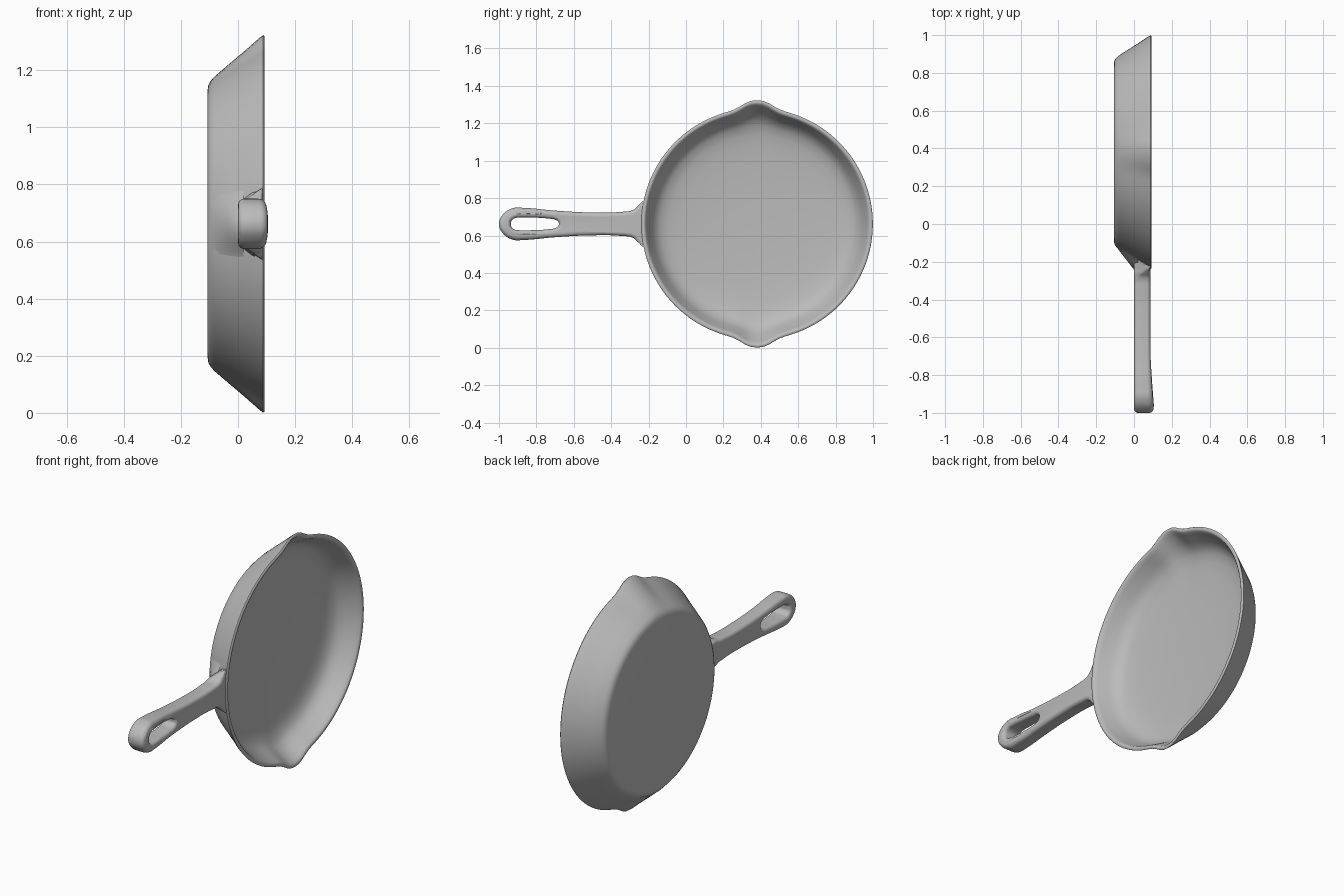
import bpy, bmesh, math

if "Cube" in bpy.data.objects:
    bpy.data.objects.remove(bpy.data.objects["Cube"])

CY, CZ = 0.38, 0.662          # pan axis runs along x through this point
iron = bpy.data.materials.new("cast_iron_grey")
iron.diffuse_color = (0.5, 0.5, 0.5, 1)
iron.use_nodes = True
iron.node_tree.nodes["Principled BSDF"].inputs["Base Color"].default_value = iron.diffuse_color


def finish(obj, angle):
    obj.data.materials.clear()
    obj.data.materials.append(iron)
    bm = bmesh.new()
    bm.from_mesh(obj.data)
    bmesh.ops.remove_doubles(bm, verts=bm.verts, dist=0.0002)
    bmesh.ops.recalc_face_normals(bm, faces=bm.faces)
    bm.to_mesh(obj.data)
    bm.free()
    bpy.ops.object.select_all(action='DESELECT')
    obj.select_set(True)
    bpy.context.view_layer.objects.active = obj
    bpy.ops.object.shade_smooth_by_angle(angle=math.radians(angle))


def new_object(name, bm):
    mesh = bpy.data.meshes.new(name)
    bm.to_mesh(mesh)
    bm.free()
    obj = bpy.data.objects.new(name, mesh)
    bpy.context.collection.objects.link(obj)
    return obj


# Pan: revolved (x, radius) profile, pushed out at two pouring spouts
profile = [(-0.107, 0.30), (-0.107, 0.465), (-0.104, 0.485), (-0.096, 0.498),
           (-0.083, 0.510), (-0.03, 0.544), (0.03, 0.582), (0.075, 0.612),
           (0.088, 0.619), (0.093, 0.615), (0.093, 0.603), (0.087, 0.596),
           (0.07, 0.588), (0.02, 0.562), (-0.01, 0.544), (-0.032, 0.515),
           (-0.046, 0.47), (-0.054, 0.41), (-0.061, 0.32), (-0.066, 0.2), (-0.068, 0.08)]
N = 128
bm = bmesh.new()
rings = []
for x, r in profile:
    ring = []
    for i in range(N):
        a = 2 * math.pi * i / N
        off = math.acos(min(1, abs(math.sin(a))))      # angle from nearest spout
        lift = max(0, (x + 0.107) / 0.2)
        rr = r + 0.043 * lift * math.exp(-(off / 0.145) ** 2.6)
        ring.append(bm.verts.new((x, CY + rr * math.cos(a), CZ + rr * math.sin(a))))
    rings.append(ring)
for r0, r1 in zip(rings, rings[1:]):
    for i in range(N):
        j = (i + 1) % N
        bm.faces.new((r0[i], r0[j], r1[j], r1[i]))
bm.faces.new(rings[0])
bm.faces.new(rings[-1])
finish(new_object("pan", bm), 60)

# Handle: rounded flat outline with a hanging hole
outer = [(-0.98, 0), (-0.965, 0.036), (-0.92, 0.065), (-0.87, 0.066),
         (-0.7, 0.051), (-0.5, 0.041), (-0.35, 0.044), (-0.275, 0.056),
         (-0.24, 0.085), (-0.212, 0.11), (-0.14, 0.12), (-0.14, 0.07), (-0.14, 0)]
hole = [(-0.956, 0), (-0.95, 0.027), (-0.925, 0.048), (-0.89, 0.054), (-0.84, 0.054),
        (-0.79, 0.053), (-0.74, 0.049), (-0.695, 0.042), (-0.668, 0.025), (-0.66, 0)]
curve = bpy.data.curves.new("handle", 'CURVE')
curve.dimensions = '2D'
curve.fill_mode = 'BOTH'
curve.extrude, curve.bevel_depth, curve.bevel_resolution = 0.025, 0.02, 4
for half in (outer, hole):
    pts = half + [(y, -w) for y, w in half[-2:0:-1]]
    spline = curve.splines.new('BEZIER')
    spline.bezier_points.add(len(pts) - 1)
    spline.use_cyclic_u = True
    spline.resolution_u = 8
    for bp, (y, w) in zip(spline.bezier_points, pts):
        bp.co = (y, w, 0)
        bp.handle_left_type = bp.handle_right_type = 'AUTO'
handle = bpy.data.objects.new("handle", curve)
bpy.context.collection.objects.link(handle)
bpy.context.view_layer.objects.active = handle
handle.select_set(True)
bpy.ops.object.convert(target='MESH')
handle = bpy.context.view_layer.objects.active
for v in handle.data.vertices:
    y, z, t = v.co
    f = math.exp(-((y + 0.93) / 0.12) ** 2)            # thicker grip end
    x = 0.044 + 0.007 * f + t * (0.97 + 0.15 * f)
    if t > 0:
        x += 0.012 * f * (0.4 - (z / 0.085) ** 2)      # crowned grip face
    # thin the flared root towards the rim
    if y > -0.31:
        x += (0.087 - x) * min(1, max(0, (abs(z) - 0.068) / 0.06))
    # keep the root inside the pan wall
    r, wall = math.hypot(y - CY, z), 0.552 + 0.64 * x
    if r < wall:
        y, z = CY + (y - CY) * wall / r, z * wall / r
    v.co = (x, y, z + CZ)
finish(handle, 40)

# Gusset blending the handle underside into the wall
bm = bmesh.new()
sections = []
for k in range(-8, 9):
    s = k / 8
    drop = (1 - s * s) ** 2
    z = 0.13 * s
    ring = []
    for x, bulge in ((-0.095, 0), (-0.08, 0.010), (-0.04, 0.036), (0.0, 0.062), (0.02, 0.05)):
        r = 0.560 + 0.64 * x + bulge * drop
        ring.append(bm.verts.new((x, CY - math.sqrt(r * r - z * z), CZ + z)))
    sections.append(ring)
for a, b in zip(sections, sections[1:]):
    for i in range(4):
        bm.faces.new((a[i], a[i + 1], b[i + 1], b[i]))
finish(new_object("handle_gusset", bm), 60)
